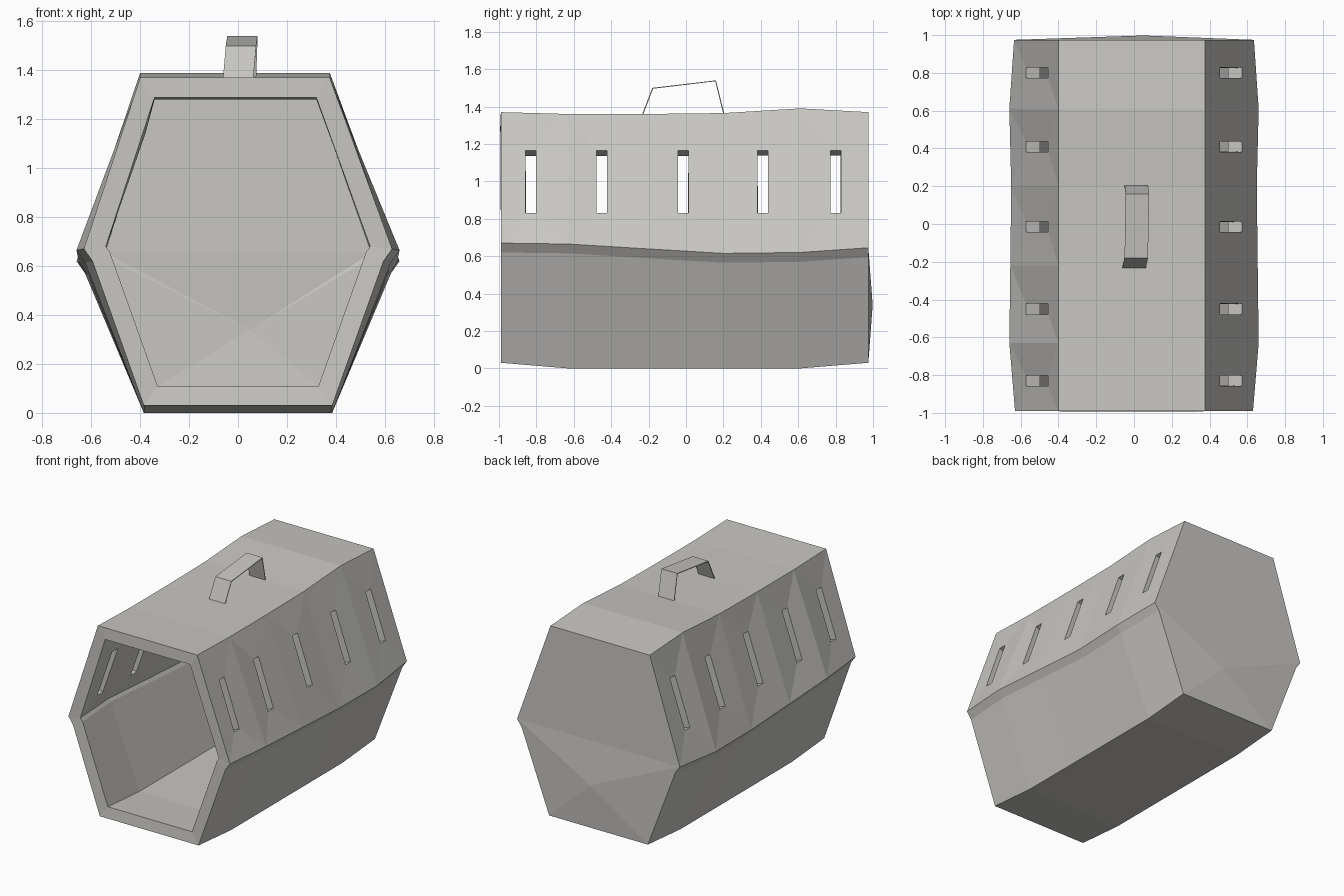
import bpy, bmesh

if "Cube" in bpy.data.objects:
    bpy.data.objects.remove(bpy.data.objects["Cube"])

grey = bpy.data.materials.new("warm_grey_plastic")
grey.diffuse_color = (0.58, 0.57, 0.545, 1)
grey.use_nodes = True
grey.node_tree.nodes["Principled BSDF"].inputs["Base Color"].default_value = grey.diffuse_color


def make_object(name, bm):
    mesh = bpy.data.meshes.new(name)
    bm.to_mesh(mesh)
    bm.free()
    mesh.materials.append(grey)
    obj = bpy.data.objects.new(name, mesh)
    bpy.context.collection.objects.link(obj)
    return obj


# Cross-section stations along the length: y, roof z, ridge x, ridge z, floor z
stations = [
    (-0.99, 1.37, 0.63, 0.67, 0.03),
    (-0.63, 1.36, 0.66, 0.665, 0.0),
    (-0.22, 1.36, 0.655, 0.64, 0.0),
    (0.20, 1.365, 0.65, 0.615, 0.0),
    (0.61, 1.39, 0.66, 0.62, 0.0),
    (0.975, 1.37, 0.635, 0.645, 0.03),
]
slot_centres = [-0.83, -0.45, -0.015, 0.41, 0.80]
SLOT_HALF = 0.028

# Carrier body: hexagonal sleeve, open at the front, thickened inwards
bm = bmesh.new()
rings = []
for y, roof, rx, rz, floor in stations:
    ring = {}
    for s in (-1, 1):
        ring[s] = [bm.verts.new(p) for p in (
            (s * 0.40 if s < 0 else 0.375, y, roof),
            (s * rx, y, rz),
            (s * (rx - 0.035), y, rz - 0.05),
            (s * 0.385, y, floor))]
    rings.append(ring)

for a, b, yc in zip(rings, rings[1:], slot_centres):
    # roof and floor
    for i in (0, 3):
        bm.faces.new((a[-1][i], a[1][i], b[1][i], b[-1][i]))
    for s in (-1, 1):
        # ledge under the ridge, and lower wall
        for i in (1, 2):
            bm.faces.new((a[s][i], b[s][i], b[s][i + 1], a[s][i + 1]))
        # upper wall: four facets sloping into a ventilation slot
        tl, tr, bl, br = [bm.verts.new((s * x, yc + d * SLOT_HALF, z))
                          for x, z in ((0.455, 1.165), (0.572, 0.83))
                          for d in (-1, 1)]
        bm.faces.new((a[s][0], b[s][0], tr, tl))
        bm.faces.new((a[s][1], bl, br, b[s][1]))
        bm.faces.new((a[s][0], tl, bl, a[s][1]))
        bm.faces.new((b[s][0], b[s][1], br, tr))

# back wall: flat upper half, shallow faceted lower half
L, R = rings[-1][-1], rings[-1][1]
bm.faces.new((L[0], R[0], R[1], L[1]))
apex = bm.verts.new((0.05, 0.998, 0.34))
loop = [L[1], R[1], R[2], R[3], L[3], L[2]]
for p, q in zip(loop, loop[1:] + loop[:1]):
    bm.faces.new((p, q, apex))
bmesh.ops.recalc_face_normals(bm, faces=bm.faces)
if apex.link_faces[0].normal.y < 0:
    bmesh.ops.reverse_faces(bm, faces=bm.faces)

body = make_object("carrier_body", bm)
shell = body.modifiers.new("wall_thickness", 'SOLIDIFY')
shell.thickness = 0.08
shell.offset = -1
shell.use_even_offset = True

# Handle: thin folded strap on the roof
bm = bmesh.new()
path = [(-0.235, 1.358, 0.0), (-0.18, 1.50, 0.012), (0.16, 1.54, 0.018), (0.205, 1.36, 0.012)]
pairs = [[bm.verts.new((cx + s * 0.062, y, z)) for s in (-1, 1)] for y, z, cx in path]
for p, q in zip(pairs, pairs[1:]):
    bm.faces.new((p[0], p[1], q[1], q[0]))
handle = make_object("handle", bm)
strap = handle.modifiers.new("strap_thickness", 'SOLIDIFY')
strap.thickness = 0.006
strap.offset = -1
